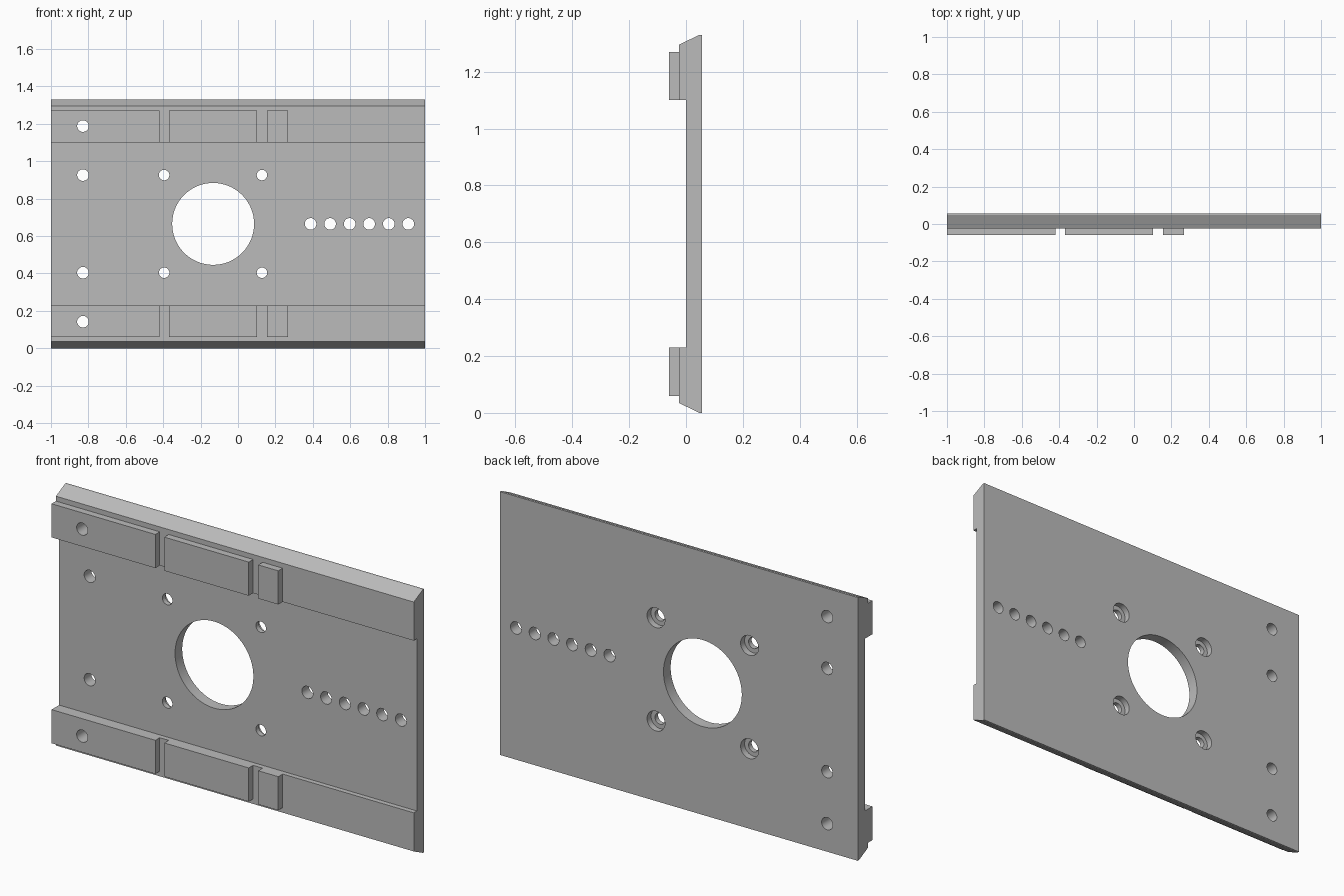
import bpy
import bmesh
import math
from mathutils import Matrix

if "Cube" in bpy.data.objects:
    bpy.data.objects.remove(bpy.data.objects["Cube"], do_unlink=True)

HEIGHT = 1.33
MID = HEIGHT / 2
FRONT, BACK, RAIL, PAD = 0.0, 0.057, -0.025, -0.06

steel = bpy.data.materials.new("grey metal")
steel.use_nodes = True
GREY = (0.5, 0.5, 0.5, 1)
steel.diffuse_color = GREY
steel.node_tree.nodes["Principled BSDF"].inputs["Base Color"].default_value = GREY


def make_object(name, bm):
    bmesh.ops.recalc_face_normals(bm, faces=bm.faces)
    mesh = bpy.data.meshes.new(name)
    bm.to_mesh(mesh)
    bm.free()
    mesh.materials.append(steel)
    obj = bpy.data.objects.new(name, mesh)
    bpy.context.collection.objects.link(obj)
    return obj


def extrude_profile(name, points, x0, x1):
    """Sweep a (y, z) outline along x."""
    bm = bmesh.new()
    face = bm.faces.new([bm.verts.new((x0, y, z)) for y, z in points])
    new = bmesh.ops.extrude_face_region(bm, geom=[face])["geom"]
    verts = [v for v in new if isinstance(v, bmesh.types.BMVert)]
    bmesh.ops.translate(bm, verts=verts, vec=(x1 - x0, 0, 0))
    return make_object(name, bm)


def drill_cutter(name, holes, y0, y1):
    """Cylinders along y for holes given as (x, z, radius)."""
    bm = bmesh.new()
    for x, z, r in holes:
        place = Matrix.Translation((x, (y0 + y1) / 2, z)) @ Matrix.Rotation(math.pi / 2, 4, "X")
        bmesh.ops.create_cone(bm, cap_ends=True, segments=64 if r > 0.1 else 32,
                              radius1=r, radius2=r, depth=y1 - y0, matrix=place)
    return make_object(name, bm)


def combine(target, tool, operation):
    """Apply a boolean and discard the helper."""
    tool.hide_render = True
    mod = target.modifiers.new(tool.name, "BOOLEAN")
    mod.operation, mod.solver, mod.object = operation, "EXACT", tool
    bpy.context.view_layer.objects.active = target
    bpy.ops.object.modifier_apply(modifier=mod.name)
    bpy.data.objects.remove(tool, do_unlink=True)


# Plate with bevelled edges and a raised rail along top and bottom
lower = [(BACK, 0), (0.047, 0), (RAIL, 0.035), (RAIL, 0.23), (FRONT, 0.23)]
upper = [(y, HEIGHT - z) for y, z in reversed(lower)]
plate = extrude_profile("mounting_plate", lower + upper, -1, 1)

# Raised pads on both rails
for x0, x1 in [(-1, -0.42), (-0.37, 0.102), (0.155, 0.267)]:
    for side in ("lower", "upper"):
        outline = [(y, z if side == "lower" else HEIGHT - z)
                   for y, z in [(PAD, 0.06), (0.02, 0.06), (0.02, 0.23), (PAD, 0.23)]]
        # Keep the buried part inside the rail
        outline = [(min(y, -0.01), z) for y, z in outline]
        combine(plate, extrude_profile(side + "_pad", outline, x0, x1), "UNION")

# Central bore, bolt holes, end holes and the row of adjustment holes
bolts = [(x, MID + s * 0.261) for x in (-0.395, 0.128) for s in (-1, 1)]
holes = [(-0.133, MID, 0.219)]
holes += [(x, z, 0.028) for x, z in bolts]
holes += [(-0.829, MID + s * d, 0.031) for d in (0.261, 0.523) for s in (-1, 1)]
holes += [(0.388 + i * 0.1045, MID, 0.031) for i in range(6)]
combine(plate, drill_cutter("hole_cutter", holes, -0.2, 0.2), "DIFFERENCE")

# Counterbores behind the bolt holes
bores = [(x, z, 0.05) for x, z in bolts]
combine(plate, drill_cutter("counterbore_cutter", bores, 0.025, 0.2), "DIFFERENCE")

bpy.ops.object.select_all(action="DESELECT")
plate.select_set(True)
bpy.context.view_layer.objects.active = plate
bpy.ops.object.shade_smooth_by_angle(angle=math.radians(20))
